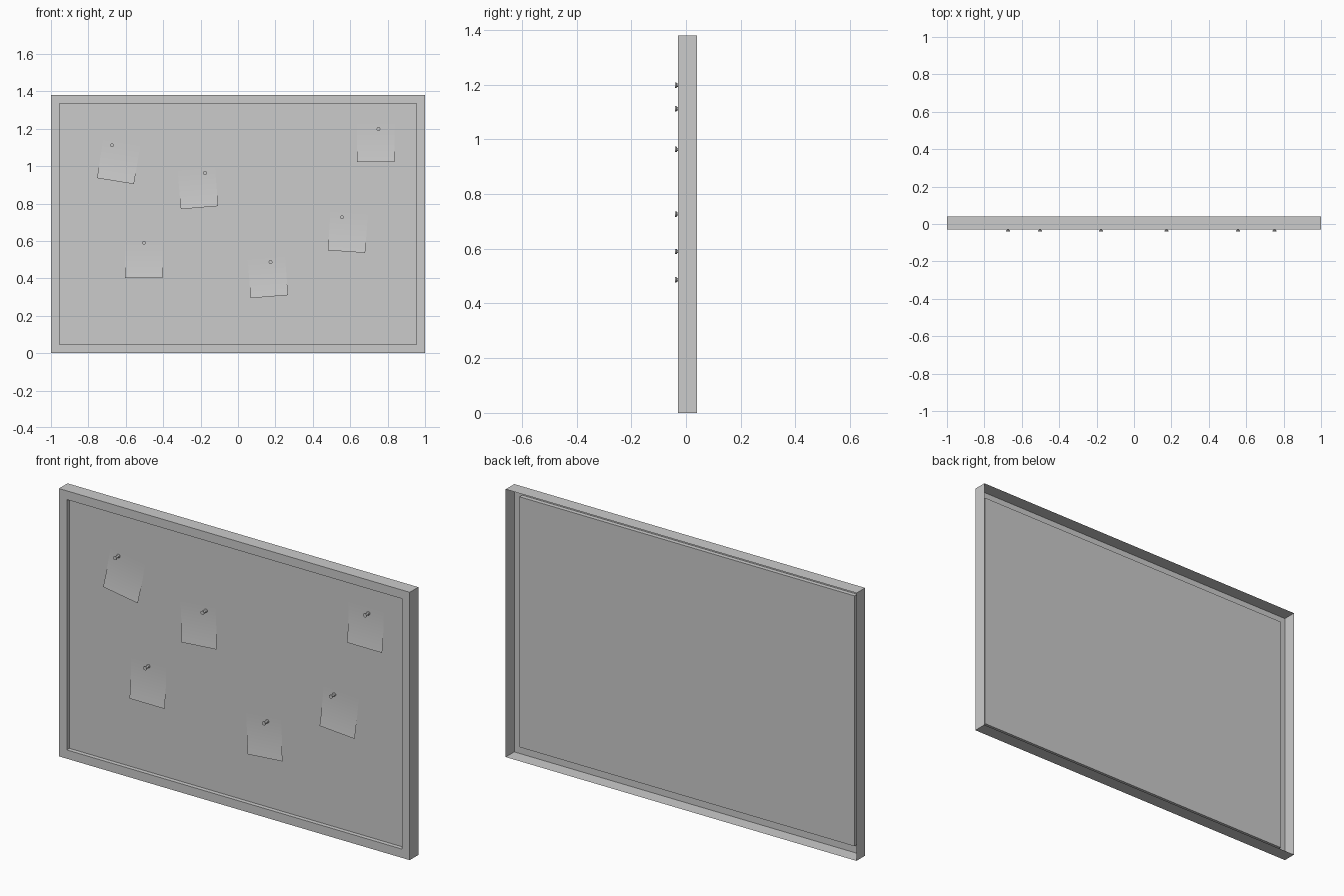
import bpy, bmesh, math
from mathutils import Matrix, Vector

if "Cube" in bpy.data.objects:
    bpy.data.objects.remove(bpy.data.objects["Cube"])

W, H = 1.0, 1.38            # half width, height
RIM = 0.045                 # width of the frame's front face
Y_FRONT, Y_BACK, Y_BOARD = -0.03, 0.04, -0.008


def make_object(name, bm, smooth=False):
    mesh = bpy.data.meshes.new(name)
    bm.to_mesh(mesh)
    bm.free()
    for p in mesh.polygons:
        p.use_smooth = smooth
    ob = bpy.data.objects.new(name, mesh)
    bpy.context.collection.objects.link(ob)
    return ob


def rect(bm, inset, y):
    """Rectangle of vertices at depth y, inset from the outer edge."""
    a, lo, hi = W - inset, inset, H - inset
    return [bm.verts.new(c) for c in ((-a, y, lo), (a, y, lo), (a, y, hi), (-a, y, hi))]


# Frame: open-backed shell with outer walls, front rim and inner lip
bm = bmesh.new()
loops = [rect(bm, 0, Y_BACK), rect(bm, 0, Y_FRONT),
         rect(bm, RIM, Y_FRONT), rect(bm, RIM, Y_BOARD)]
for l0, l1 in zip(loops, loops[1:]):
    for i in range(4):
        j = (i + 1) % 4
        bm.faces.new((l0[i], l0[j], l1[j], l1[i]))
make_object("frame", bm)

# Board surface
bm = bmesh.new()
bm.faces.new(rect(bm, RIM, Y_BOARD))
make_object("board", bm)


def note(name, x, z, tilt):
    """Square sheet curling off the board; x, z is the middle of its bottom edge."""
    bm = bmesh.new()
    rows, half, height = 8, 0.1, 0.204
    prev = None
    for i in range(rows + 1):
        t = i / rows
        y = Y_BOARD - 0.0015 - 0.0125 * (1 - t) ** 2
        row = [bm.verts.new((s * half, y, t * height)) for s in (-1, 1)]
        if prev:
            bm.faces.new((prev[0], prev[1], row[1], row[0]))
        prev = row
    bm.transform(Matrix.Translation((x, 0, z)) @ Matrix.Rotation(-math.radians(tilt), 4, 'Y'))
    make_object(name, bm, smooth=True)


def pin(name, x, z):
    """Spool-shaped push pin, a lathed profile of (radius, y)."""
    profile = [(0.009, Y_BOARD), (0.009, -0.014), (0.006, -0.018),
               (0.006, -0.032), (0.010, -0.035), (0.010, -0.040)]
    n = 16
    bm = bmesh.new()
    rings = [[bm.verts.new((x + r * math.cos(2 * math.pi * k / n), y,
                            z + r * math.sin(2 * math.pi * k / n))) for k in range(n)]
             for r, y in profile]
    for a, b in zip(rings, rings[1:]):
        for k in range(n):
            m = (k + 1) % n
            bm.faces.new((a[k], a[m], b[m], b[k]))
    bm.faces.new(rings[-1])
    bm.faces.new(rings[0][::-1])
    bmesh.ops.recalc_face_normals(bm, faces=bm.faces)
    ob = make_object(name, bm)
    bpy.ops.object.select_all(action='DESELECT')
    ob.select_set(True)
    bpy.context.view_layer.objects.active = ob
    bpy.ops.object.shade_smooth_by_angle(angle=math.radians(30))


# Notes and pins: note bottom x, z, tilt in degrees, pin x, z
layout = [(-0.655, 0.920, -9.2, -0.674, 1.112),
          (-0.206, 0.778, 4.6, -0.176, 0.963),
          (-0.503, 0.401, 0.0, -0.503, 0.590),
          (0.168, 0.302, 4.6, 0.174, 0.487),
          (0.580, 0.543, -4.0, 0.556, 0.727),
          (0.737, 1.021, 0.0, 0.751, 1.198)]
for i, (nx, nz, tilt, px, pz) in enumerate(layout, 1):
    note(f"note_{i}", nx, nz, tilt)
    pin(f"push_pin_{i}", px, pz)
